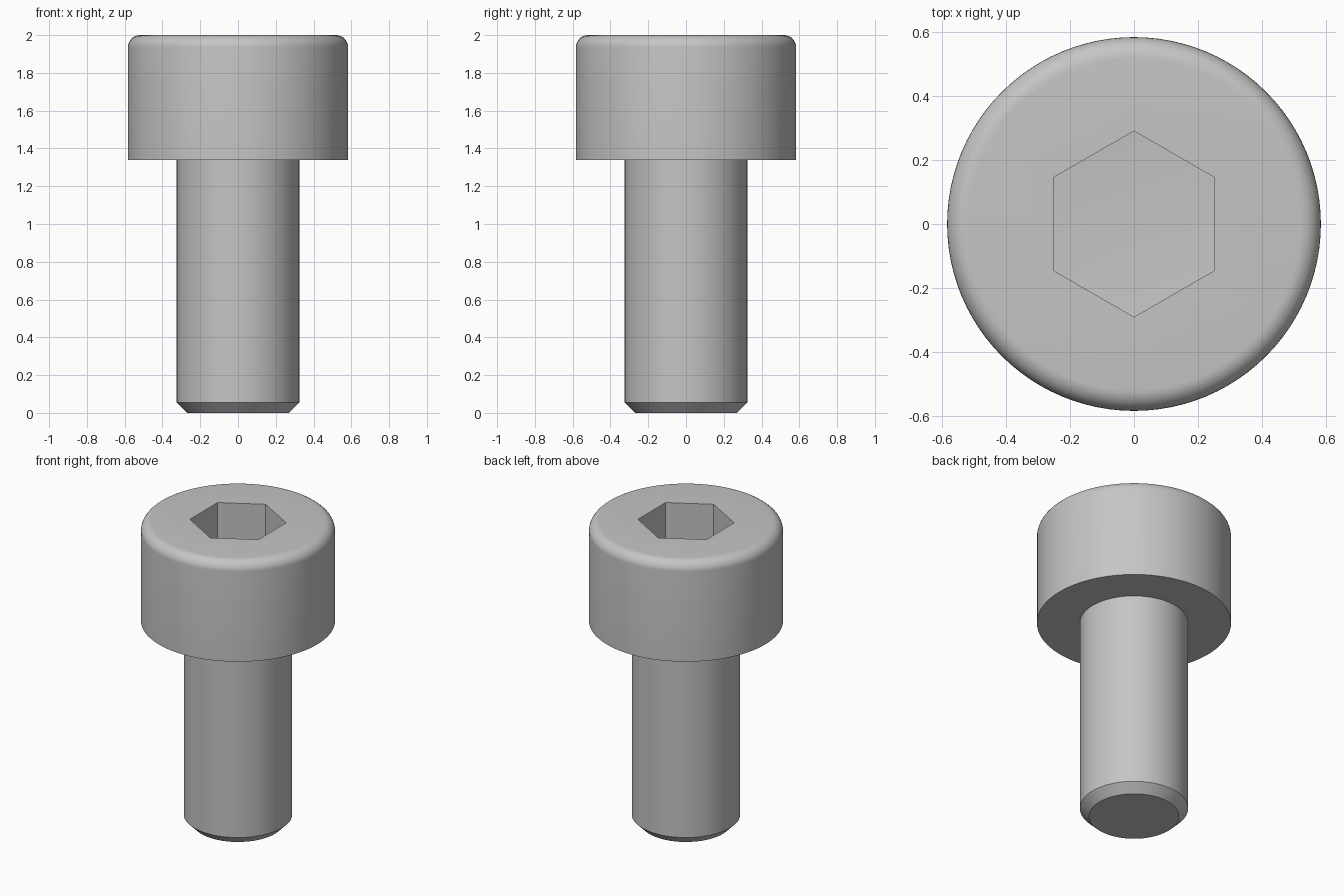
import bpy, bmesh
from math import sin, cos, pi, radians

if "Cube" in bpy.data.objects:
    bpy.data.objects.remove(bpy.data.objects["Cube"], do_unlink=True)

HEAD_R, SHANK_R, FILLET = 0.583, 0.325, 0.065
SEAT_Z, TOP_Z, CHAMFER = 1.34, 2.0, 0.055
SOCKET_R, SOCKET_DEPTH, CONE = 0.29, 0.35, 0.02
SEGMENTS = 96

steel = bpy.data.materials.new("grey steel")
steel.use_nodes = True
color = (0.56, 0.56, 0.56, 1)
steel.diffuse_color = color
steel.node_tree.nodes["Principled BSDF"].inputs["Base Color"].default_value = color


def ring(bm, radius, z, count):
    """Ring of vertices, starting on the +y axis."""
    return [bm.verts.new((radius * sin(2 * pi * i / count),
                          radius * cos(2 * pi * i / count), z)) for i in range(count)]


def bridge(bm, a, b):
    n = len(a)
    for i in range(n):
        bm.faces.new((a[i], a[(i + 1) % n], b[(i + 1) % n], b[i]))


bm = bmesh.new()

# Outer profile: chamfered tip, shank, head seat, rounded head rim
profile = [(SHANK_R - CHAMFER, 0), (SHANK_R, CHAMFER), (SHANK_R, SEAT_Z), (HEAD_R, SEAT_Z)]
for k in range(9):
    a = k / 8 * pi / 2
    profile.append((HEAD_R - FILLET + FILLET * cos(a), TOP_Z - FILLET + FILLET * sin(a)))
rings = [ring(bm, r, z, SEGMENTS) for r, z in profile]
for lower, upper in zip(rings, rings[1:]):
    bridge(bm, lower, upper)
bm.faces.new(rings[0])

# Hexagonal socket: walls and a shallow conical floor
rim = ring(bm, SOCKET_R, TOP_Z, 6)
floor = ring(bm, SOCKET_R, TOP_Z - SOCKET_DEPTH, 6)
bridge(bm, rim, floor)
tip = bm.verts.new((0, 0, TOP_Z - SOCKET_DEPTH - CONE))
for i in range(6):
    bm.faces.new((floor[i], floor[(i + 1) % 6], tip))

# Flat top around the socket, one sector per hexagon side
outer, step = rings[-1], SEGMENTS // 6
for i in range(6):
    arc = [outer[(i * step + j) % SEGMENTS] for j in range(step + 1)]
    bm.faces.new(arc + [rim[(i + 1) % 6], rim[i]])

bmesh.ops.recalc_face_normals(bm, faces=bm.faces)
mesh = bpy.data.meshes.new("socket_head_bolt")
bm.to_mesh(mesh)
bm.free()
mesh.materials.append(steel)

bolt = bpy.data.objects.new("socket_head_bolt", mesh)
bpy.context.collection.objects.link(bolt)
bpy.ops.object.select_all(action="DESELECT")
bolt.select_set(True)
bpy.context.view_layer.objects.active = bolt
bpy.ops.object.shade_smooth_by_angle(angle=radians(30))
